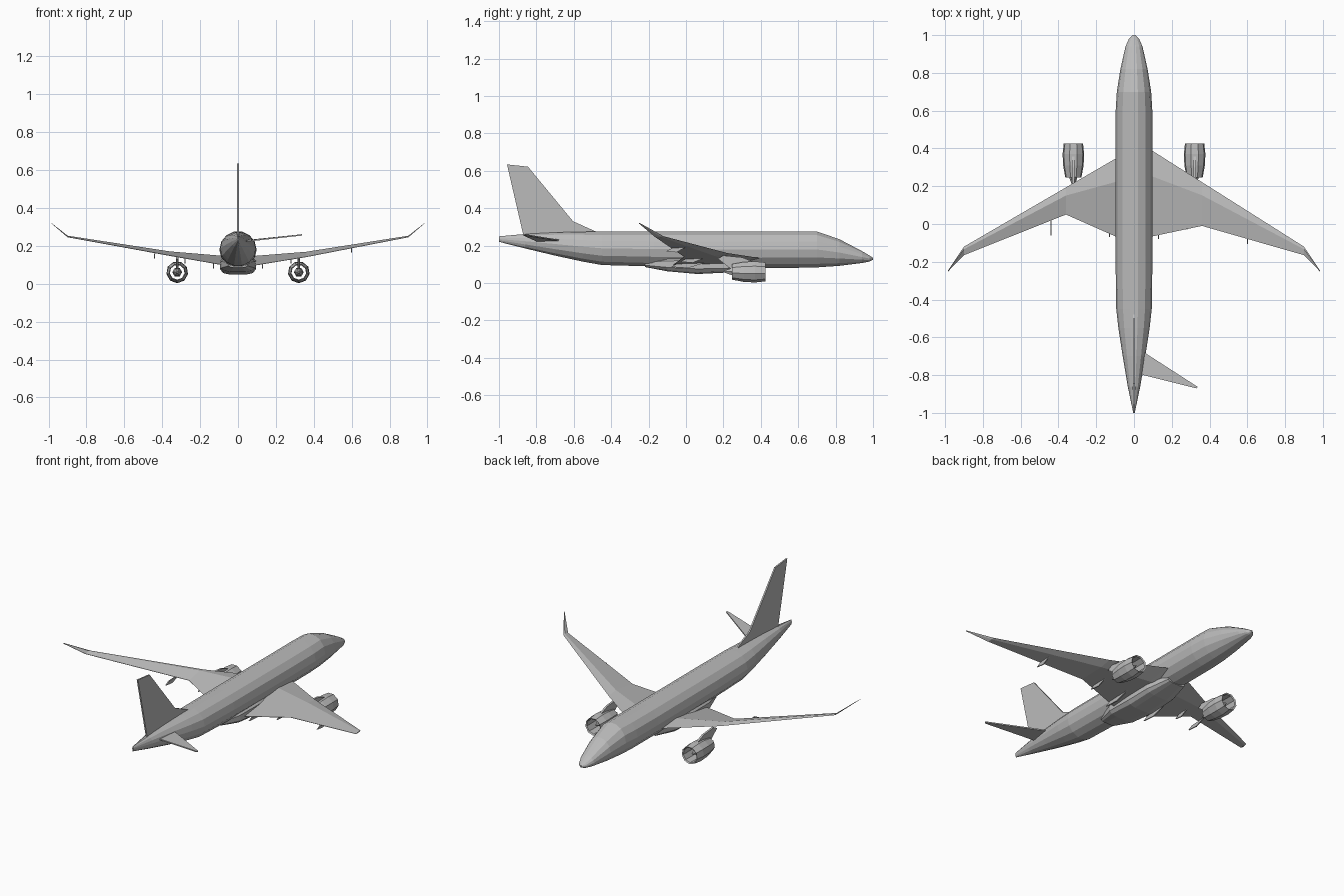
import bpy, bmesh, math
from mathutils import Vector

cube = bpy.data.objects.get("Cube")
if cube:
    bpy.data.objects.remove(cube)

grey = bpy.data.materials.new("light grey")
grey.use_nodes = True
grey.diffuse_color = (0.5, 0.5, 0.5, 1)
grey.node_tree.nodes["Principled BSDF"].inputs["Base Color"].default_value = (0.5, 0.5, 0.5, 1)


def loft(name, rings, capped=True, looped=False):
    """Skin a list of equal-length point rings with flat faces."""
    bm = bmesh.new()
    rows = [[bm.verts.new(p) for p in ring] for ring in rings]
    n = len(rows[0])
    pairs = list(zip(rows, rows[1:])) + ([(rows[-1], rows[0])] if looped else [])
    for a, b in pairs:
        for i in range(n):
            j = (i + 1) % n
            bm.faces.new((a[i], a[j], b[j], b[i]))
    if capped and not looped:
        bm.faces.new(rows[0])
        bm.faces.new(rows[-1])
    bmesh.ops.remove_doubles(bm, verts=bm.verts, dist=0.0004)
    bmesh.ops.recalc_face_normals(bm, faces=bm.faces)
    mesh = bpy.data.meshes.new(name)
    bm.to_mesh(mesh)
    bm.free()
    mesh.materials.append(grey)
    obj = bpy.data.objects.new(name, mesh)
    bpy.context.collection.objects.link(obj)
    return obj


def oval(y, half_width, low, high, sides, x=0.0, power=1.0):
    """Closed section across the y axis; a power below one squares it off."""
    def bend(v):
        return math.copysign(abs(v) ** power, v)
    mid, half = (low + high) / 2, (high - low) / 2
    angles = [2 * math.pi * i / sides + math.pi / sides for i in range(sides)]
    return [(x + half_width * bend(math.sin(a)), y, mid + half * bend(math.cos(a))) for a in angles]


def plate(name, outline, thickness, axis):
    """Thin solid with its outline moved half a thickness each way along axis."""
    shift = Vector(axis) * thickness / 2
    return loft(name, [[Vector(p) + shift * s for p in outline] for s in (-1, 1)])


# Fuselage: y, half width, bottom, top
body = [(-1.0, 0.004, 0.22, 0.25), (-0.86, 0.033, 0.184, 0.263), (-0.7, 0.06, 0.145, 0.272),
        (-0.55, 0.083, 0.112, 0.276), (-0.45, 0.094, 0.094, 0.277), (-0.17, 0.098, 0.086, 0.277),
        (0.4, 0.098, 0.079, 0.277), (0.6, 0.097, 0.079, 0.278), (0.7, 0.091, 0.081, 0.278),
        (0.82, 0.072, 0.09, 0.236), (0.94, 0.045, 0.106, 0.172), (0.98, 0.027, 0.114, 0.148),
        (1.0, 0.006, 0.124, 0.135)]
loft("fuselage", [oval(*row, 14) for row in body])

# Belly fairing
belly = [(-0.22, 0.05, 0.085, 0.12), (-0.1, 0.09, 0.062, 0.14), (0.06, 0.096, 0.047, 0.15),
         (0.22, 0.094, 0.055, 0.14), (0.36, 0.06, 0.078, 0.12)]
loft("belly_fairing", [oval(*row, 12, power=0.6) for row in belly])


# Wings
def wing_section(x, front, back, z, thick):
    chord = front - back
    def at(part, lift):
        return (x, front - chord * part, z + 0.01 - 0.08 * chord * part + lift)
    return [at(0, 0), at(0.3, thick * 0.6), at(1, 0.001), at(1, -0.001), at(0.3, -thick * 0.4)]


def wing(name, side, root_front, kink_back):
    def lead(x):
        return root_front + (-0.12 - root_front) * (x - 0.1) / 0.8
    rows = [(0.03, lead(0.03), -0.08, 0.117, 0.045), (0.1, root_front, -0.065, 0.125, 0.04),
            (0.36, lead(0.36), kink_back, 0.15, 0.024), (0.9, -0.12, -0.165, 0.24, 0.008),
            (0.985, -0.246, -0.252, 0.31, 0.002)]
    loft(name, [wing_section(side * x, *rest) for x, *rest in rows])


wing("left_wing", 1, 0.386, -0.01)
wing("right_wing", -1, 0.345, 0.05)

# Engines: open duct, core and pylon on each side
duct = [(0.425, 0.052), (0.37, 0.058), (0.31, 0.055), (0.245, 0.043), (0.25, 0.039), (0.33, 0.047), (0.42, 0.045)]
core = [(0.40, 0.003), (0.37, 0.017), (0.3, 0.026), (0.24, 0.02), (0.2, 0.004)]
for label, side in (("left", 1), ("right", -1)):
    x = side * 0.321
    def rings(profile, sides):
        return [oval(y, r, 0.061 - r, 0.061 + r, sides, x) for y, r in profile]
    loft(label + "_nacelle", rings(duct, 9), looped=True)
    loft(label + "_engine_core", rings(core, 6))
    plate(label + "_pylon", [(x, 0.37, 0.11), (x, 0.3, 0.137), (x, 0.2, 0.147),
                             (x, 0.17, 0.13), (x, 0.24, 0.075)], 0.012, (1, 0, 0))

# Flap track fairings: x, front, back, height
tracks = [(0.13, 0.1, -0.08, 0.092), (0.6, 0.0, -0.105, 0.176), (-0.13, 0.1, -0.07, 0.092),
          (-0.28, 0.12, 0.02, 0.12), (-0.44, 0.07, -0.06, 0.145), (0.28, 0.1, -0.03, 0.12)]
for i, (x, front, back, z) in enumerate(tracks):
    plate(f"flap_track_{i + 1}", [(x, front, z + 0.015), (x, (front + back) / 2, z - 0.012),
                                  (x, back, z - 0.006), (x, back + 0.03, z + 0.01)], 0.006, (1, 0, 0))

# Tail fin, thicker near its root
fin = [(-0.47, 0.27), (-0.604, 0.33), (-0.845, 0.622), (-0.957, 0.634), (-0.866, 0.24), (-0.6, 0.24)]
plate("tail_fin", [(0, y, z) for y, z in fin], 0.009, (1, 0, 0))

# Single tailplane on the left side
plate("left_tailplane", [(0.02, -0.65, 0.224), (0.07, -0.69, 0.23), (0.337, -0.862, 0.258),
                         (0.33, -0.87, 0.257), (0.05, -0.8, 0.226), (0.01, -0.81, 0.222)], 0.007, (0, 0, 1))
